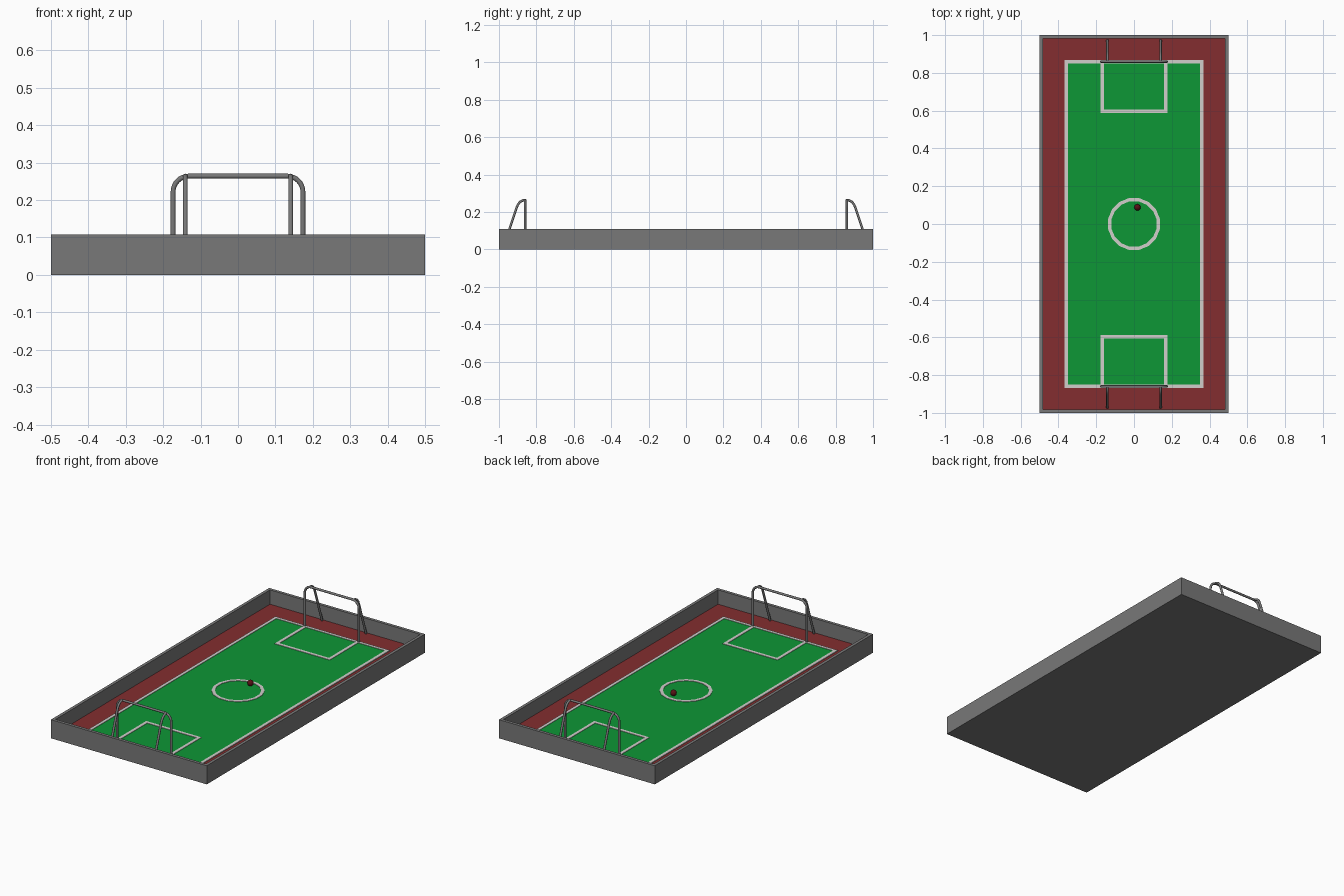
import bpy, bmesh, math
from mathutils import Vector

if "Cube" in bpy.data.objects:
    bpy.data.objects.remove(bpy.data.objects["Cube"])

FLOOR = 0.025   # top of the tray floor
TURF = 0.027    # top of the green plate
LINE = 0.0295   # top of the painted lines


def material(name, rgb):
    m = bpy.data.materials.new(name)
    m.diffuse_color = (*rgb, 1)
    m.use_nodes = True
    m.node_tree.nodes["Principled BSDF"].inputs["Base Color"].default_value = m.diffuse_color
    return m


GREY = material("grey", (0.19, 0.19, 0.19))
RED = material("brick red", (0.23, 0.027, 0.029))
GREEN = material("turf green", (0.004, 0.31, 0.037))
WHITE = material("line white", (0.64, 0.62, 0.60))
BALL = material("dark red", (0.10, 0.006, 0.008))


def add_object(name, bm, *mats):
    bmesh.ops.recalc_face_normals(bm, faces=bm.faces)
    mesh = bpy.data.meshes.new(name)
    bm.to_mesh(mesh)
    bm.free()
    for m in mats:
        mesh.materials.append(m)
    ob = bpy.data.objects.new(name, mesh)
    bpy.context.collection.objects.link(ob)
    return ob


def add_box(bm, x0, x1, y0, y1, z0, z1):
    vs = bmesh.ops.create_cube(bm, size=1)["verts"]
    for v in vs:
        v.co = Vector((x1 if v.co.x > 0 else x0,
                       y1 if v.co.y > 0 else y0,
                       z1 if v.co.z > 0 else z0))


def smooth(ob):
    bpy.ops.object.select_all(action='DESELECT')
    ob.select_set(True)
    bpy.context.view_layer.objects.active = ob
    bpy.ops.object.shade_smooth_by_angle(angle=math.radians(50))


def tube(name, paths, radius, mat):
    """Round bar swept along each path, turned into one smooth mesh."""
    cu = bpy.data.curves.new(name, 'CURVE')
    cu.dimensions = '3D'
    cu.bevel_depth = radius
    cu.bevel_resolution = 4
    cu.use_fill_caps = True
    for pts in paths:
        sp = cu.splines.new('POLY')
        sp.points.add(len(pts) - 1)
        for p, co in zip(sp.points, pts):
            p.co = (*co, 1)
    cu.materials.append(mat)
    ob = bpy.data.objects.new(name, cu)
    bpy.context.collection.objects.link(ob)
    bpy.ops.object.select_all(action='DESELECT')
    ob.select_set(True)
    bpy.context.view_layer.objects.active = ob
    bpy.ops.object.convert(target='MESH')
    smooth(bpy.context.view_layer.objects.active)


# Tray: a box with its top inset for the rim and sunk to the floor
bm = bmesh.new()
add_box(bm, -0.5, 0.5, -1, 1, 0, 0.108)
bm.normal_update()
top = max(bm.faces, key=lambda f: f.calc_center_median().z)
bmesh.ops.inset_region(bm, faces=[top], thickness=0.025)
inner = bmesh.ops.extrude_face_region(bm, geom=[top])
bmesh.ops.delete(bm, geom=[top], context='FACES_ONLY')
for g in inner["geom"]:
    if isinstance(g, bmesh.types.BMVert):
        g.co.z = FLOOR
    elif isinstance(g, bmesh.types.BMFace):
        g.material_index = 1
add_object("tray", bm, GREY, RED)

# Green pitch
bm = bmesh.new()
add_box(bm, -0.362, 0.362, -0.858, 0.858, FLOOR - 0.002, TURF)
add_object("pitch", bm, GREEN)

# Painted outline and the two penalty boxes
W = 0.018
bm = bmesh.new()
z0 = FLOOR - 0.002
for s in (-1, 1):
    a, b = sorted((s * 0.367, s * (0.367 - W)))
    add_box(bm, a, b, -0.867, 0.867, z0, LINE)
    a, b = sorted((s * 0.867, s * (0.867 - W)))
    add_box(bm, -0.367 + W, 0.367 - W, a, b, z0, LINE)
    a, b = sorted((s * 0.588, s * (0.588 + W)))
    add_box(bm, -0.177, 0.177, a, b, z0, LINE)
    a, b = sorted((s * (0.588 + W), s * (0.867 - W)))
    for t in (-1, 1):
        c, d = sorted((t * 0.177, t * (0.177 - W)))
        add_box(bm, c, d, a, b, z0, LINE)
add_object("pitch_lines", bm, WHITE)

# Centre circle: a low-sided flat ring
bm = bmesh.new()
N = 16
rings = []
for r, z in ((0.140, z0), (0.140, LINE), (0.140 - W, LINE), (0.140 - W, z0)):
    rings.append([bm.verts.new((r * math.cos(2 * math.pi * (i + 0.5) / N),
                                r * math.sin(2 * math.pi * (i + 0.5) / N), z))
                  for i in range(N)])
for k in range(4):
    a, b = rings[k], rings[(k + 1) % 4]
    for i in range(N):
        j = (i + 1) % N
        bm.faces.new((a[i], a[j], b[j], b[i]))
add_object("centre_circle", bm, WHITE)

# Goals: an arched front frame and two bent back stays at each end
R = 0.0065
PX, TOP, BEND = 0.1735, 0.264, 0.042
for s, end in ((-1, "front"), (1, "back")):
    y = s * 0.860
    half = [(PX, y, FLOOR)]
    for i in range(9):
        a = math.radians(90 * i / 8)
        half.append((PX - BEND + BEND * math.cos(a), y,
                     TOP - BEND + BEND * math.sin(a)))
    frame = half + [(-x, yy, z) for x, yy, z in reversed(half)]
    tube(end + "_goal_frame", [frame], R, GREY)

    side = [(0.860, 0.264), (0.872, 0.262), (0.883, 0.257), (0.892, 0.249),
            (0.900, 0.237), (0.907, 0.220), (0.972, FLOOR)]
    stays = [[(x, s * yy, z) for yy, z in side] for x in (-0.141, 0.141)]
    tube(end + "_goal_stays", stays, R, GREY)

# Ball
bm = bmesh.new()
bmesh.ops.create_uvsphere(bm, u_segments=16, v_segments=10, radius=0.017)
bmesh.ops.translate(bm, verts=bm.verts, vec=(0.018, 0.088, TURF + 0.017))
smooth(add_object("ball", bm, BALL))
